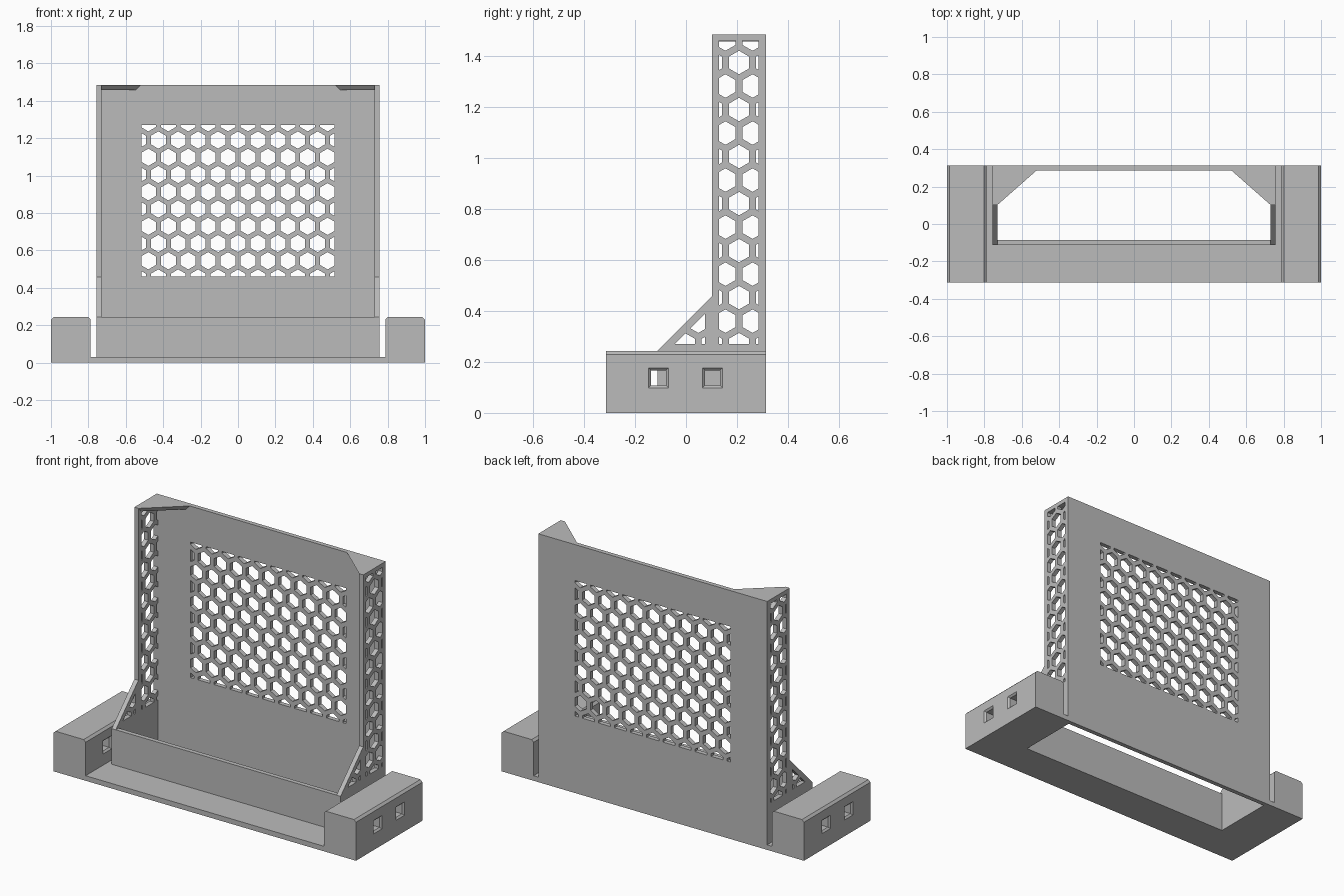
import bpy, bmesh, math
from mathutils import Vector

cube = bpy.data.objects.get("Cube")
if cube:
    bpy.data.objects.remove(cube, do_unlink=True)

grey = bpy.data.materials.new("plain_grey")
COLOUR = (0.5, 0.5, 0.5, 1)
grey.diffuse_color = COLOUR
grey.use_nodes = True
grey.node_tree.nodes["Principled BSDF"].inputs["Base Color"].default_value = COLOUR

# Shared dimensions
W, D = 1.0, 0.314            # half width and half depth
PX, WALL = 0.757, 0.027      # outer half width of the frame, wall thickness
IX = PX - WALL
BACK = D - WALL
FRONT = -0.112
PLATE, LOW, TOP = 0.03, 0.243, 1.485
PITCH, HEX = 0.1065, 0.04    # honeycomb spacing, hole half width
ROW = PITCH * math.sqrt(3) / 2
ROW_Z = 1.19                 # height of one row of hole centres

# Axis maps: (u, v, depth) to (x, y, z)
AXES = {"x": lambda u, v, d: (d, u, v),
        "y": lambda u, v, d: (u, d, v),
        "z": lambda u, v, d: (u, v, d)}


def loft(bm, rings):
    """Skin a list of matching point rings and cap both ends."""
    rows = [[bm.verts.new(p) for p in ring] for ring in rings]
    n = len(rows[0])
    for a, b in zip(rows, rows[1:]):
        for i in range(n):
            j = (i + 1) % n
            bm.faces.new((a[i], a[j], b[j], b[i]))
    bm.faces.new(rows[0][::-1])
    bm.faces.new(rows[-1])


def prism(bm, outline, axis, lo, hi):
    loft(bm, [[AXES[axis](u, v, d) for u, v in outline] for d in (lo, hi)])


def rect(u0, v0, u1, v1):
    return [(u0, v0), (u1, v0), (u1, v1), (u0, v1)]


def finish(bm, name):
    bmesh.ops.recalc_face_normals(bm, faces=bm.faces[:])
    mesh = bpy.data.meshes.new(name)
    bm.to_mesh(mesh)
    bm.free()
    mesh.materials.append(grey)
    obj = bpy.data.objects.new(name, mesh)
    bpy.context.collection.objects.link(obj)
    return obj


def solid(name, outline, axis, lo, hi):
    bm = bmesh.new()
    prism(bm, outline, axis, lo, hi)
    return finish(bm, name)


def cut(obj, bm):
    """Subtract the solids in bm from obj."""
    cutter = finish(bm, "cutter")
    cutter.hide_render = True
    mod = obj.modifiers.new("cut", "BOOLEAN")
    mod.operation, mod.solver, mod.object = "DIFFERENCE", "EXACT", cutter
    graph = bpy.context.evaluated_depsgraph_get()
    mesh = bpy.data.meshes.new_from_object(obj.evaluated_get(graph))
    obj.modifiers.clear()
    obj.data = mesh
    bpy.data.objects.remove(cutter, do_unlink=True)


def clip(poly, region):
    """Clip a polygon to a convex counter-clockwise region."""
    poly = [Vector(p) for p in poly]
    for i in range(len(region)):
        a, b = Vector(region[i]), Vector(region[(i + 1) % len(region)])
        inward = Vector((a.y - b.y, b.x - a.x))
        out = []
        for j, q in enumerate(poly):
            p = poly[j - 1]
            dp, dq = (p - a).dot(inward), (q - a).dot(inward)
            if (dp < 0) != (dq < 0):
                out.append(p.lerp(q, dp / (dp - dq)))
            if dq >= 0:
                out.append(q)
        poly = out
        if len(poly) < 3:
            return []
    return poly


def honeycomb(bm, region, centre, axis, lo, hi):
    """Fill a region with hexagonal hole cutters."""
    r = HEX / math.cos(math.pi / 6)
    for k in range(-4, 12):
        for c in range(-7, 8):
            u = centre + (c + 0.5 * (k % 2)) * PITCH
            v = ROW_Z - k * ROW
            hexagon = [(u + r * math.sin(-t * math.pi / 3),
                        v + r * math.cos(t * math.pi / 3)) for t in range(6)]
            hole = clip(hexagon, region)
            if hole:
                prism(bm, hole, axis, lo, hi)


# Base plate with the rectangular opening
base = solid("base_plate", rect(-W, -D, W, D), "z", 0, PLATE)
bm = bmesh.new()
prism(bm, rect(-IX, FRONT + WALL, IX, BACK), "z", -0.1, 0.1)
cut(base, bm)

# Back panel with honeycomb
panel = solid("back_panel", rect(-PX, PLATE, PX, TOP), "y", BACK, D)
bm = bmesh.new()
honeycomb(bm, rect(-0.515, 0.46, 0.515, 1.27), 0, "y", BACK - 0.1, D + 0.1)
cut(panel, bm)

# Low front wall
solid("front_wall", rect(-PX, PLATE, PX, LOW), "y", FRONT, FRONT + WALL)

side_profile = [(FRONT, PLATE), (BACK, PLATE), (BACK, TOP), (0.102, TOP),
                (0.102, 0.457), (FRONT, LOW)]
brace_region = [(-0.045, 0.27), (0.075, 0.27), (0.075, 0.39)]

for s, side in ((1, "left"), (-1, "right")):
    # Side wall with honeycomb in the upright and in the brace
    wall = solid(side + "_side_wall", side_profile, "x", s * IX, s * PX)
    bm = bmesh.new()
    for region in (rect(0.13, 0.27, 0.285, 1.46), brace_region):
        honeycomb(bm, region, 0.208, "x", s * (IX - 0.1), s * (PX + 0.1))
    cut(wall, bm)

    # Top corner gusset with an undercut edge
    bm = bmesh.new()
    loft(bm, [[(s * IX, 0.102 + e, z), (s * IX, BACK, z), (s * (0.52 + e), BACK, z)]
              for e, z in ((0.027, TOP - 0.028), (0, TOP))])
    finish(bm, side + "_corner_gusset")

    # End block with chamfered top edges
    x0, c = 0.788, 0.013
    block = solid(side + "_end_block",
                  [(s * x, z) for x, z in ((x0, PLATE), (W, PLATE), (W, LOW - c),
                                           (W - c, LOW), (x0 + c, LOW), (x0, LOW - c))],
                  "y", -D, D)
    # Two square through holes with flared mouths
    bm = bmesh.new()
    for y in (-0.108, 0.104):
        rings = []
        for x, h in ((x0 - 0.01, 0.04), (x0, 0.04), (x0 + 0.01, 0.03),
                     (W - 0.01, 0.03), (W, 0.04), (W + 0.01, 0.04)):
            rings.append([(s * x, u, v) for u, v in
                          rect(y - h, 0.137 - h, y + h, 0.137 + h)])
        loft(bm, rings)
    cut(block, bm)
